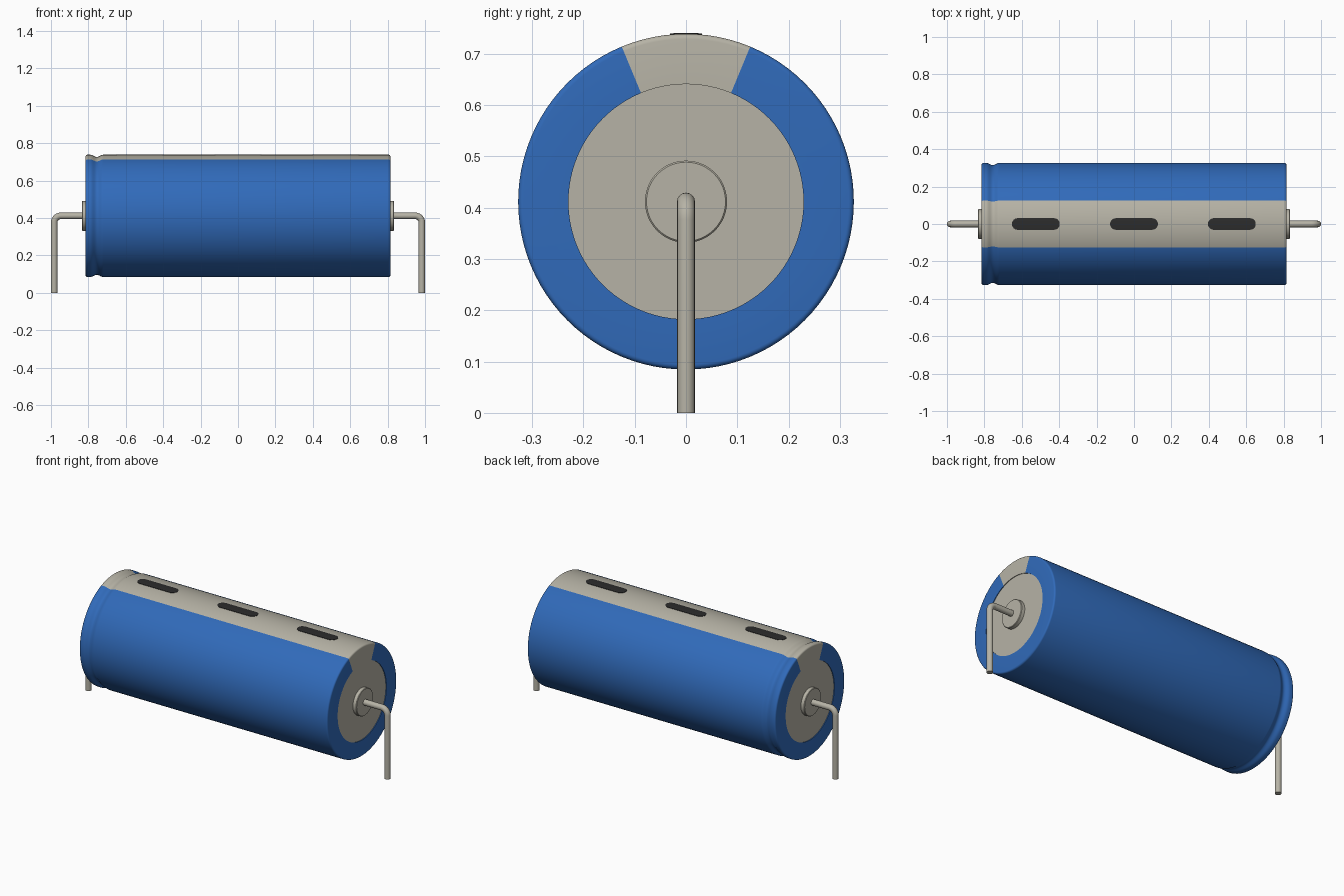
import bpy
import bmesh
from math import sin, cos, pi, atan2, radians, sqrt

AXIS_Z = 0.4115
R = 0.327
HALF = 0.815
SEGMENTS = 96

cube = bpy.data.objects.get("Cube")
if cube:
    bpy.data.objects.remove(cube, do_unlink=True)


def material(name, colour):
    mat = bpy.data.materials.new(name)
    mat.use_nodes = True
    mat.diffuse_color = (*colour, 1)
    mat.node_tree.nodes["Principled BSDF"].inputs["Base Color"].default_value = (*colour, 1)
    return mat


BLUE = material("sleeve blue", (0.03, 0.145, 0.49))
GREY = material("warm metal grey", (0.47, 0.45, 0.38))
DARK = material("mark charcoal", (0.025, 0.025, 0.025))


def finish(obj, angle=35):
    bpy.ops.object.select_all(action="DESELECT")
    obj.select_set(True)
    bpy.context.view_layer.objects.active = obj
    bpy.ops.object.shade_smooth_by_angle(angle=radians(angle))


def add_mesh(name, bm, mats):
    bmesh.ops.recalc_face_normals(bm, faces=bm.faces[:])
    mesh = bpy.data.meshes.new(name)
    bm.to_mesh(mesh)
    bm.free()
    for mat in mats:
        mesh.materials.append(mat)
    obj = bpy.data.objects.new(name, mesh)
    obj.location.z = AXIS_Z
    bpy.context.collection.objects.link(obj)
    return obj


def lathe(name, profile, mats, segments=SEGMENTS):
    """Revolve (x, radius) points around the x axis, starting at the top."""
    bm = bmesh.new()
    verts = [bm.verts.new((x, 0, r)) for x, r in profile]
    edges = [bm.edges.new(pair) for pair in zip(verts, verts[1:])]
    bmesh.ops.spin(bm, geom=verts + edges, cent=(0, 0, 0), axis=(1, 0, 0),
                   angle=2 * pi, steps=segments)
    bmesh.ops.remove_doubles(bm, verts=bm.verts[:], dist=1e-5)
    return add_mesh(name, bm, mats)


# Sleeve: rounded rims, a crimp groove near one end, rolled over both ends
FILLET = 0.01
rim = [(HALF - FILLET + FILLET * sin(a), R - FILLET + FILLET * cos(a))
       for a in (i * pi / 10 for i in range(6))]
groove = [(-0.755 + 0.035 * t, R - 0.006 * (1 + cos(pi * t)))
          for t in (i / 6 for i in range(-6, 7))]
lip = [(HALF, 0.229), (HALF - 0.012, 0.229)]
profile = ([(-x, r) for x, r in reversed(rim + lip)] + groove + rim + lip)
sleeve = lathe("sleeve", profile, [BLUE, GREY])
for face in sleeve.data.polygons:
    c = face.center
    if abs(atan2(c.y, c.z)) < radians(22.5):
        face.material_index = 1
finish(sleeve)

# Metal can closing both ends just inside the sleeve lip
END = HALF - 0.004
finish(lathe("can", [(-END, 0), (-END, 0.231), (END, 0.231), (END, 0)], [GREY]))

# Polarity marks: thin rounded bars that follow the curve of the sleeve
HALF_LENGTH, HALF_WIDTH = 0.128, 0.031
for number, centre in enumerate((-0.525, 0, 0.523), 1):
    bm = bmesh.new()
    rows = []
    for i in range(17):
        y = -HALF_WIDTH * cos(pi * i / 16)
        reach = HALF_LENGTH - HALF_WIDTH + sqrt(max(HALF_WIDTH ** 2 - y * y, 0))
        z = sqrt((R + 0.002) ** 2 - y * y)
        rows.append([bm.verts.new((centre + s * reach, y, z)) for s in (-1, 1)])
    for a, b in zip(rows, rows[1:]):
        bm.faces.new((a[0], a[1], b[1], b[0]))
    top = bm.faces[:]
    skirt = bmesh.ops.extrude_face_region(bm, geom=top)
    for v in skirt["geom"]:
        if isinstance(v, bmesh.types.BMVert):
            v.co.z -= 0.004
    finish(add_mesh(f"polarity_mark_{number}", bm, [DARK]))

# Bosses and bent wire leads, one at each end
WIRE, BEND, REACH = 0.0175, 0.035, 0.9825
for side, label in ((1, "left"), (-1, "right")):
    finish(lathe(f"{label}_boss", [(side * x, r) for x, r in
                 ((0.80, 0), (0.80, 0.08), (0.831, 0.08), (0.834, 0.077), (0.834, 0))],
                 [GREY], 48))

    path = [(0.81, 0)]
    path += [(REACH - BEND + BEND * sin(a), -BEND + BEND * cos(a))
             for a in (i * pi / 20 for i in range(11))]
    path += [(REACH, -AXIS_Z)]
    curve = bpy.data.curves.new(f"{label}_lead", "CURVE")
    curve.dimensions = "3D"
    curve.bevel_depth = WIRE
    curve.bevel_resolution = 6
    curve.use_fill_caps = True
    spline = curve.splines.new("POLY")
    spline.points.add(len(path) - 1)
    for point, (x, z) in zip(spline.points, path):
        point.co = (side * x, 0, z, 1)
    curve.materials.append(GREY)
    lead = bpy.data.objects.new(f"{label}_lead", curve)
    lead.location.z = AXIS_Z
    bpy.context.collection.objects.link(lead)
    bpy.ops.object.select_all(action="DESELECT")
    lead.select_set(True)
    bpy.context.view_layer.objects.active = lead
    bpy.ops.object.convert(target="MESH")
    finish(bpy.context.view_layer.objects.active)
